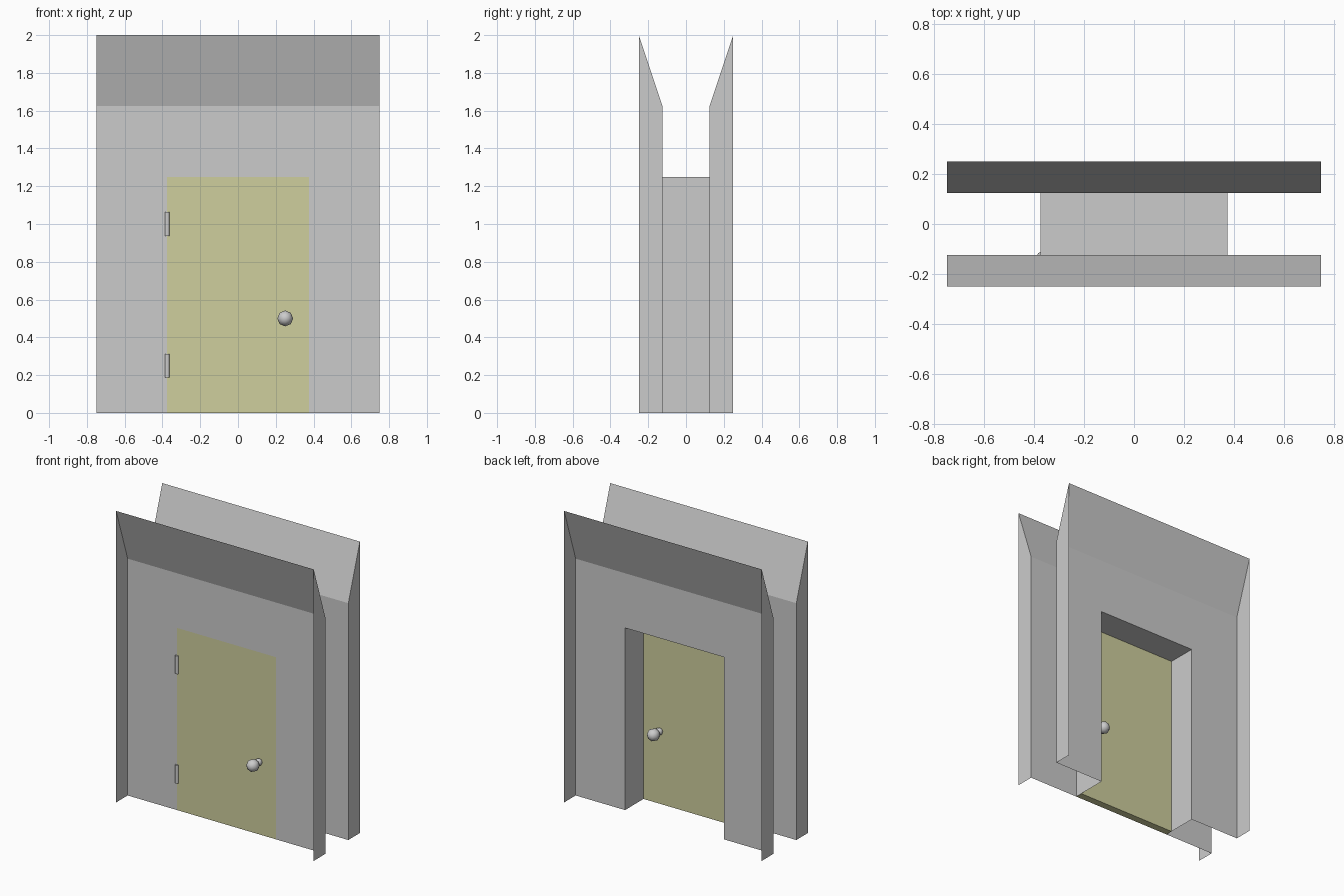
import bpy, bmesh
from math import pi
from mathutils import Matrix, Vector

if "Cube" in bpy.data.objects:
    bpy.data.objects.remove(bpy.data.objects["Cube"])

W, DW = 0.75, 0.375            # half widths of wall and doorway
H, DH, BEND = 2.0, 1.25, 1.625  # wall top, door top, start of flared strip
Y, EDGE = 0.125, 0.25          # wall plane and outer edge of the flanges
DOOR_T = 0.05


def finish(name, bm, mat=None):
    me = bpy.data.meshes.new(name)
    bmesh.ops.remove_doubles(bm, verts=bm.verts, dist=1e-5)
    bm.to_mesh(me)
    bm.free()
    ob = bpy.data.objects.new(name, me)
    bpy.context.collection.objects.link(ob)
    if mat:
        me.materials.append(mat)
    return ob


def poly(bm, pts, normal):
    f = bm.faces.new([bm.verts.new(p) for p in pts])
    f.normal_update()
    if f.normal.dot(Vector(normal)) < 0:
        f.normal_flip()


# Thin wall sheets: opening, flared top and two outward side flanges
def wall(name, s):
    bm = bmesh.new()
    y, e, out = s * Y, s * EDGE, (0, s, 0)
    for sx in (-1, 1):
        a, b = sx * DW, sx * W
        poly(bm, [(a, y, 0), (b, y, 0), (b, y, DH), (a, y, DH)], out)
        poly(bm, [(a, y, DH), (b, y, DH), (b, y, BEND), (a, y, BEND)], out)
        poly(bm, [(b, y, 0), (b, e, 0), (b, e, H), (b, y, BEND)], (-sx, 0, 0))
    poly(bm, [(-DW, y, DH), (DW, y, DH), (DW, y, BEND), (-DW, y, BEND)], out)
    poly(bm, [(-W, y, BEND), (-DW, y, BEND), (DW, y, BEND), (W, y, BEND),
              (W, e, H), (-W, e, H)], out)
    return finish(name, bm)


wall("front_wall", -1)
wall("back_wall", 1)

# Passage lining between the walls (open underneath)
bm = bmesh.new()
for sx in (-1, 1):
    x = sx * DW
    poly(bm, [(x, -Y, 0), (x, Y, 0), (x, Y, DH), (x, -Y, DH)], (-sx, 0, 0))
poly(bm, [(-DW, -Y, DH), (DW, -Y, DH), (DW, Y, DH), (-DW, Y, DH)], (0, 0, -1))
finish("door_frame", bm)

# Door slab
olive = bpy.data.materials.new("door_paint")
olive.diffuse_color = (0.62, 0.62, 0.34, 1)
olive.use_nodes = True
olive.node_tree.nodes["Principled BSDF"].inputs["Base Color"].default_value = olive.diffuse_color
bm = bmesh.new()
bmesh.ops.create_cube(bm, size=1, matrix=Matrix.Translation((0, -Y + DOOR_T / 2, DH / 2))
                      @ Matrix.Diagonal((2 * DW, DOOR_T, DH, 1)))
finish("door", bm, olive)


# Knobs: a ball in front of a smaller ball half sunk in the door
def knob(name, y, s):
    bm = bmesh.new()
    for r, off in ((0.025, 0.01), (0.042, 0.07)):
        bmesh.ops.create_uvsphere(bm, u_segments=8, v_segments=6, radius=r,
                                  matrix=Matrix.Translation((0.25, y + s * off, 0.5))
                                  @ Matrix.Rotation(pi / 2, 4, 'X'))
    for f in bm.faces:
        f.smooth = True
    finish(name, bm)


knob("front_knob", -Y, -1)
knob("back_knob", -Y + DOOR_T, 1)

# Hinge barrels on the left door edge
for name, z in (("lower_hinge", 0.25), ("upper_hinge", 1.0)):
    bm = bmesh.new()
    bmesh.ops.create_cone(bm, cap_ends=True, segments=8, radius1=0.0125, radius2=0.0125,
                          depth=0.125, matrix=Matrix.Translation((-DW, -Y, z)))
    for f in bm.faces:
        f.smooth = len(f.verts) == 4
    for ed in bm.edges:
        ed.smooth = all(len(f.verts) == 4 for f in ed.link_faces)
    finish(name, bm)
